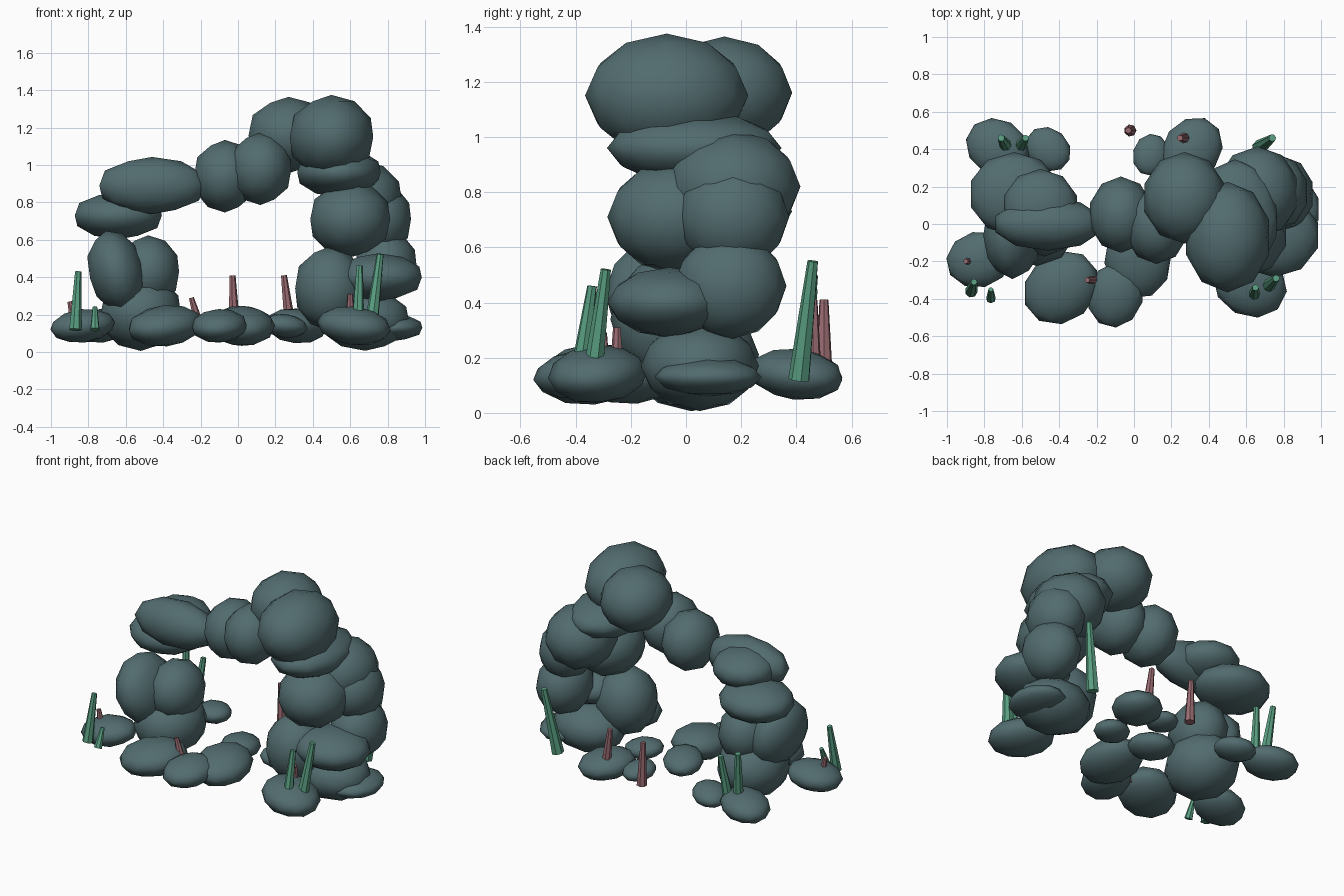
import bpy, math
from mathutils import Vector

if "Cube" in bpy.data.objects:
    bpy.data.objects.remove(bpy.data.objects["Cube"])


def material(name, rgb):
    m = bpy.data.materials.new(name)
    m.diffuse_color = (*rgb, 1)
    m.use_nodes = True
    m.node_tree.nodes["Principled BSDF"].inputs["Base Color"].default_value = m.diffuse_color
    return m


STONE = material("stone", (0.085, 0.15, 0.16))
GREEN = material("green_growth", (0.1, 0.34, 0.22))
PINK = material("pink_growth", (0.33, 0.15, 0.17))


# low-poly boulder: squashed icosphere with optional tilt and yaw
def rock(name, loc, size, tilt=0, yaw=0):
    bpy.ops.mesh.primitive_ico_sphere_add(
        subdivisions=2, radius=1.02, location=loc, rotation=(0, tilt, yaw))
    ob = bpy.context.object
    ob.name = name
    ob.scale = size
    ob.data.materials.append(STONE)
    bpy.ops.object.shade_smooth()


# tapered stalk rising from the floor; thicker when taller
def stalk(name, x, y, lean, top, lean_y, mat):
    a, b = Vector((x, y, 0.12)), Vector((x + lean, y + lean_y, top))
    d = b - a
    r = 0.02 + 0.045 * d.length
    bpy.ops.mesh.primitive_cone_add(
        vertices=7, radius1=r, radius2=r / 2, depth=d.length,
        location=(a + b) / 2, rotation=d.to_track_quat('Z', 'Y').to_euler())
    ob = bpy.context.object
    ob.name = name
    ob.data.materials.append(mat)
    bpy.ops.object.shade_smooth_by_angle(angle=math.radians(30))


# the arch is stacked from three kinds of boulder
ROUND, BIG, SLAB = (0.17, 0.2, 0.19), (0.22, 0.24, 0.2), (0.24, 0.22, 0.125)

# left pillar
rock("left_base_rock", (-0.52, 0.02, 0.21), BIG)
rock("left_front_rock", (-0.65, -0.06, 0.43), (0.15, 0.23, 0.22), tilt=-0.26)
rock("left_back_rock", (-0.48, 0.03, 0.43), ROUND)
rock("left_slab_rock", (-0.64, 0.16, 0.73), SLAB)
# arch over the opening
rock("arch_cap_rock", (-0.46, 0, 0.89), (0.29, 0.14, 0.15))
rock("arch_slab_rock", (-0.5, 0.09, 0.89), (0.2, 0.2, 0.12))
for x, y, z in [(-0.07, 0.05, 0.94), (0.12, -0.01, 0.98)]:
    rock("arch_bridge_rock", (x, y, z), ROUND)
rock("arch_back_top_rock", (0.27, 0.14, 1.16), BIG)
rock("arch_front_top_rock", (0.5, -0.07, 1.15), (0.23, 0.29, 0.22))
# right pillar
rock("right_shoulder_rock", (0.54, 0.03, 0.96), (0.23, 0.31, 0.13))
rock("right_slab_rock", (0.75, -0.06, 0.4), SLAB)
rock("right_inner_rock", (0.49, -0.07, 0.34), (0.19, 0.2, 0.22))
rock("right_base_rock", (0.68, 0.05, 0.17), (0.24, 0.21, 0.16))
for x, y, z in [(0.6, -0.04, 0.71), (0.66, 0.17, 0.82)]:
    rock("right_big_rock", (x, y, z), BIG)
for x, y, z in [(0.76, 0.17, 0.71), (0.79, 0.16, 0.46)]:
    rock("right_outer_rock", (x, y, z), ROUND)

# flat rocks ringed around the feet, each stretched away from the centre
for x, y, r in [(-0.83, -0.19, 0.155), (-0.39, -0.34, 0.19),
                (-0.1, -0.38, 0.155), (0.02, -0.19, 0.185),
                (0.62, -0.32, 0.18), (0.09, 0.37, 0.1),
                (0.31, 0.4, 0.16), (-0.73, 0.41, 0.155),
                (-0.46, 0.4, 0.115), (-0.05, 0.1, 0.13),
                (0.25, 0.09, 0.11)]:
    rock("floor_rock", (x, y, 0.14), (r * 1.12, r * 0.95, r * 0.57),
         tilt=0.12, yaw=math.atan2(y, x))
rock("right_floor_rock", (0.83, 0.08, 0.13), (0.16, 0.19, 0.07))

# green stalks at the corners: x, y, lean, top height
for s in [(-0.87, -0.36, 0.015, 0.43), (-0.765, -0.4, 0, 0.24),
          (0.71, -0.34, 0.05, 0.52), (0.64, -0.39, 0.01, 0.46),
          (0.67, 0.41, 0.07, 0.55), (-0.68, 0.41, -0.03, 0.5),
          (-0.61, 0.41, 0.03, 0.45)]:
    stalk("green_stalk", *s, 0.05, GREEN)

# pink stalks between the rocks
for s in [(-0.87, -0.2, -0.03, 0.27), (-0.2, -0.3, -0.05, 0.29),
          (-0.02, 0.5, -0.01, 0.41), (0.28, 0.46, -0.035, 0.41),
          (0.6, -0.25, 0, 0.31)]:
    stalk("pink_stalk", *s, 0, PINK)
